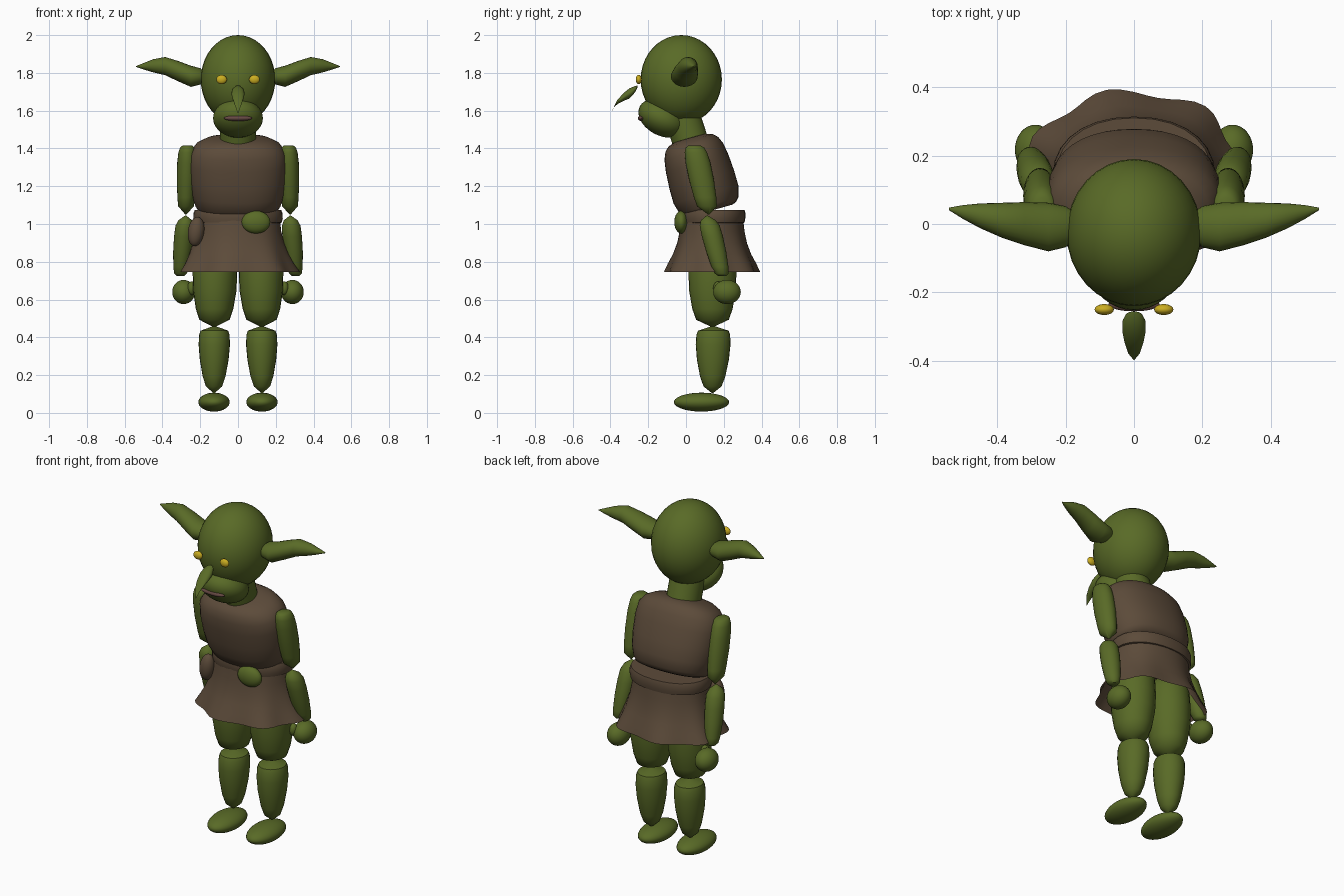
import bpy, bmesh, math
from mathutils import Vector, Matrix


def material(name, col):
    m = bpy.data.materials.new(name)
    m.diffuse_color = (*col, 1)
    return m


SKIN = material("green skin", (0.10, 0.145, 0.02))
CLOTH = material("brown cloth", (0.107, 0.07, 0.042))
YELLOW = material("yellow eye", (0.60, 0.42, 0.015))
LIP = material("dull red lip", (0.13, 0.065, 0.055))


def finish(name, bm, mat, angle=50):
    bmesh.ops.recalc_face_normals(bm, faces=bm.faces)
    me = bpy.data.meshes.new(name)
    bm.to_mesh(me)
    bm.free()
    me.materials.append(mat)
    ob = bpy.data.objects.new(name, me)
    bpy.context.collection.objects.link(ob)
    bpy.context.view_layer.objects.active = ob
    ob.select_set(True)
    bpy.ops.object.shade_smooth_by_angle(angle=math.radians(angle))
    ob.select_set(False)
    return ob


def ball(name, centre, radii, mat, tilt=(0, 0)):
    """Ellipsoid; tilt = degrees about x, then about y."""
    bm = bmesh.new()
    bmesh.ops.create_uvsphere(bm, u_segments=32, v_segments=20, radius=1)
    m = (Matrix.Translation(centre) @ Matrix.Rotation(math.radians(tilt[1]), 4, 'Y')
         @ Matrix.Rotation(math.radians(tilt[0]), 4, 'X') @ Matrix.Diagonal((*radii, 1)))
    bmesh.ops.transform(bm, matrix=m, verts=bm.verts)
    return finish(name, bm, mat)


def loft(name, rings, mat, seg=32, power=1.0, wave=None, caps=True, angle=50):
    """rings: (centre, half axis u, half axis v); power < 1 squares the section."""
    bm = bmesh.new()
    loops = []
    for i, (c, u, v) in enumerate(rings):
        loop = []
        for k in range(seg):
            a = 2 * math.pi * k / seg
            ca, sa = math.cos(a), math.sin(a)
            ca = math.copysign(abs(ca) ** power, ca)
            sa = math.copysign(abs(sa) ** power, sa)
            f = wave(i, a) if wave else 1
            loop.append(bm.verts.new(Vector(c) + (Vector(u) * ca + Vector(v) * sa) * f))
        loops.append(loop)
    for a, b in zip(loops, loops[1:]):
        for k in range(seg):
            j = (k + 1) % seg
            bm.faces.new((a[k], a[j], b[j], b[k]))
    if caps:
        bm.faces.new(loops[0])
        bm.faces.new(loops[-1])
    return finish(name, bm, mat, angle)


def limb(name, p0, p1, rx, ry, profile):
    """Spindle from p0 to p1 with horizontal sections; profile = (t, radius factor)."""
    p0, p1 = Vector(p0), Vector(p1)
    rings = [(p0.lerp(p1, t), (rx * r, 0, 0), (0, ry * r, 0)) for t, r in profile]
    return loft(name, rings, SKIN, 24)


# Head, muzzle, mouth and neck
ball("head", (0, -0.025, 1.765), (0.197, 0.215, 0.235), SKIN)
ball("muzzle", (0, -0.125, 1.56), (0.132, 0.135, 0.092), SKIN, (-28, 0))
ball("mouth", (0, -0.235, 1.56), (0.075, 0.02, 0.015), LIP)
tilt = Matrix.Rotation(math.radians(16), 3, 'X')
loft("neck", [(c, tilt @ Vector((0.095, 0, 0)), tilt @ Vector((0, 0.095, 0)))
              for c in ((0, -0.02, 1.57), (0, 0.035, 1.40))], SKIN)

# Drooping nose: sections (y, z, radius) along a curve
nose = [(-0.262, 1.712, 0.008), (-0.268, 1.708, 0.025), (-0.285, 1.697, 0.034),
        (-0.315, 1.685, 0.034), (-0.345, 1.665, 0.028), (-0.375, 1.635, 0.018),
        (-0.396, 1.59, 0.002)]
loft("nose", [((0, y, z), (r, 0, 0), (0, 0.5 * r, r)) for y, z, r in nose], SKIN, 20)

# Ear sections: x, y low, y high, z low, z high
ear = [(0.165, -0.04, 0.03, 1.75, 1.80), (0.20, -0.068, 0.052, 1.738, 1.825),
       (0.25, -0.08, 0.062, 1.726, 1.838), (0.32, -0.062, 0.064, 1.757, 1.864),
       (0.386, -0.04, 0.062, 1.788, 1.884), (0.45, -0.012, 0.060, 1.803, 1.872),
       (0.50, 0.015, 0.055, 1.818, 1.852), (0.54, 0.04, 0.048, 1.832, 1.836)]

for s, side in ((1, "left"), (-1, "right")):
    ball(f"{side}_eye", (s * 0.087, -0.25, 1.765), (0.028, 0.016, 0.024), YELLOW)
    loft(f"{side}_ear", [((s * x, (a + b) / 2, (c + d) / 2), (0, (b - a) / 2, 0), (0, 0, (d - c) / 2))
                         for x, a, b, c, d in ear], SKIN, 24)

    # Arms
    limb(f"{side}_upper_arm", (s * 0.268, 0.045, 1.415), (s * 0.276, 0.12, 1.05), 0.052, 0.066,
         [(0, 0.5), (0.03, 0.75), (0.1, 0.9), (0.25, 1), (0.5, 1), (0.75, 0.9), (0.88, 0.8), (1, 0.05)])
    limb(f"{side}_forearm", (s * 0.277, 0.112, 1.045), (s * 0.305, 0.192, 0.725), 0.052, 0.056,
         [(0, 0.05), (0.08, 0.7), (0.17, 0.95), (0.35, 1), (0.6, 0.95), (0.85, 0.8), (0.96, 0.65), (1, 0.4)])
    ball(f"{side}_hand", (s * 0.288, 0.217, 0.64), (0.06, 0.073, 0.064), SKIN)
    ball(f"{side}_thumb", (s * 0.245, 0.17, 0.66), (0.024, 0.026, 0.036), SKIN)

    # Legs
    limb(f"{side}_thigh", (s * 0.12, 0.14, 0.93), (s * 0.125, 0.14, 0.455), 0.118, 0.127,
         [(0, 0.3), (0.06, 0.75), (0.18, 0.95), (0.4, 1), (0.6, 0.97), (0.8, 0.84), (0.92, 0.68), (1, 0.04)])
    limb(f"{side}_shin", (s * 0.125, 0.145, 0.46), (s * 0.127, 0.14, 0.105), 0.083, 0.092,
         [(0, 0.05), (0.07, 0.88), (0.13, 0.97), (0.28, 1), (0.5, 0.92), (0.75, 0.73), (0.9, 0.52), (1, 0.04)])
    ball(f"{side}_foot", (s * 0.127, 0.082, 0.057), (0.083, 0.146, 0.05), SKIN)

# Tunic: leaning barrel, sections (distance along spine, half width, half depth)
base, spine = Vector((0, 0.13, 1.07)), Vector((0, -0.272, 0.962))
depth = Vector((0, 0.962, 0.272))
tunic = [(0.0, 0.19, 0.12), (0.008, 0.212, 0.142), (0.03, 0.226, 0.162), (0.09, 0.245, 0.178),
         (0.17, 0.255, 0.178), (0.26, 0.258, 0.172), (0.325, 0.25, 0.162), (0.365, 0.22, 0.145),
         (0.388, 0.175, 0.122), (0.40, 0.115, 0.085), (0.404, 0.05, 0.035)]
loft("tunic", [(base + spine * t, (w, 0, 0), depth * d) for t, w, d in tunic], CLOTH, 40, 0.88)

# Belt
belt = [(1.003, 0.215, 0.155), (1.008, 0.232, 0.168), (1.03, 0.237, 0.172),
        (1.06, 0.235, 0.172), (1.075, 0.228, 0.168)]
loft("belt", [((0, 0.142, z), (w, 0, 0), (0, d, 0)) for z, w, d in belt], CLOTH, 28, 0.92, angle=35)

# Flared skirt with soft folds growing toward the hem
skirt = [(1.02, 0.222, 0.165), (0.96, 0.228, 0.172), (0.90, 0.242, 0.184),
         (0.84, 0.264, 0.205), (0.79, 0.287, 0.23), (0.745, 0.312, 0.248)]
folds = lambda i, a: 1 + 0.05 * (i / 5) ** 1.5 * math.cos(7 * (a - math.radians(103)))
loft("skirt", [((0, 0.138, z), (w, 0, 0), (0, d, 0)) for z, w, d in skirt], CLOTH, 56, 0.95, folds, False)

# Hanging pouch and green gourd at the waist
ball("pouch", (-0.222, 0.03, 0.96), (0.043, 0.04, 0.078), CLOTH, (0, 8))
ball("gourd", (0.095, -0.025, 1.01), (0.076, 0.037, 0.06), SKIN)
